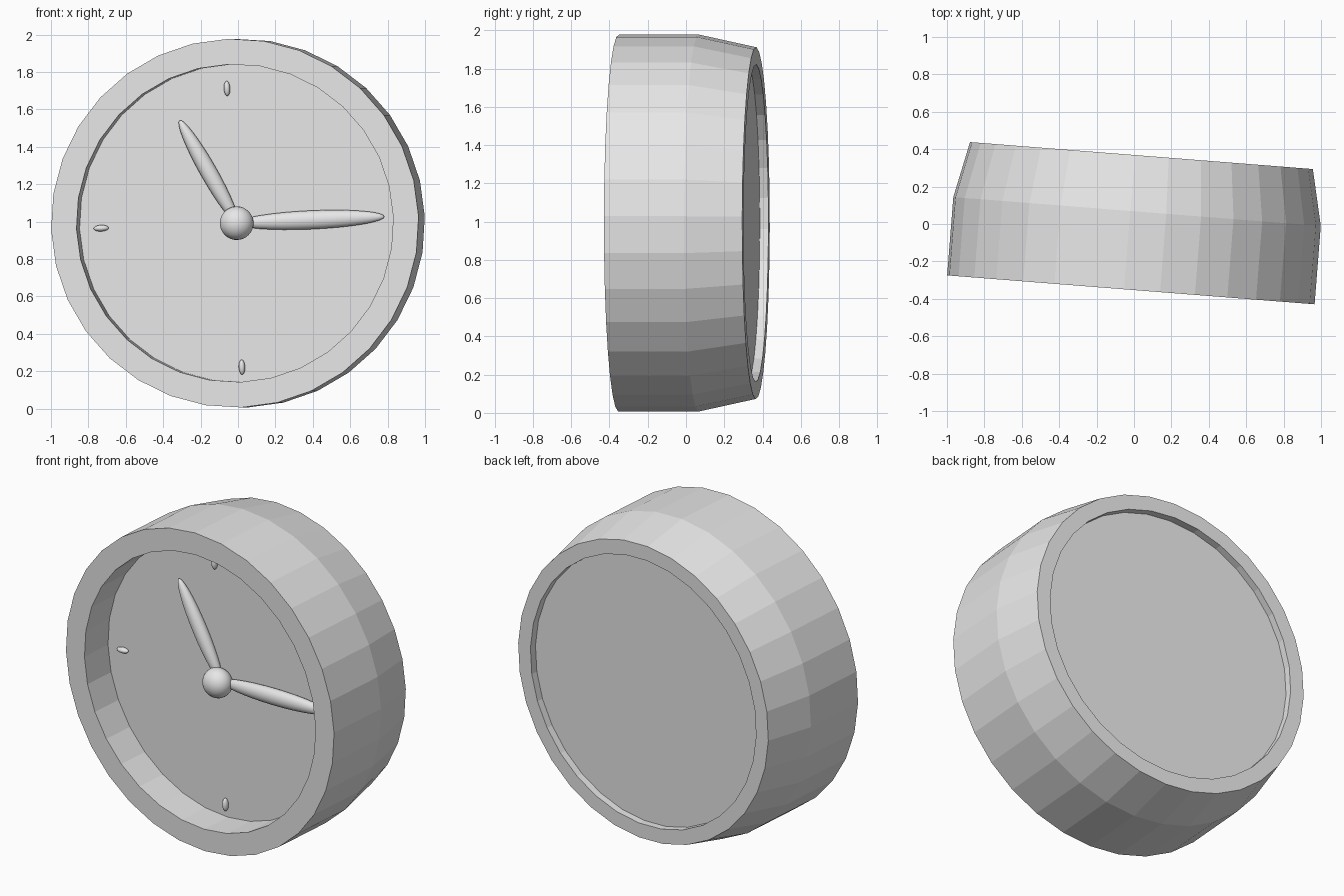
import bpy, bmesh, math
from mathutils import Matrix, Vector

cube = bpy.data.objects.get("Cube")
if cube:
    bpy.data.objects.remove(cube)

grey = bpy.data.materials.new("plain_grey")
grey.use_nodes = True
grey.diffuse_color = (0.8, 0.8, 0.8, 1)
grey.node_tree.nodes["Principled BSDF"].inputs["Base Color"].default_value = (0.8, 0.8, 0.8, 1)

# Whole clock is turned slightly about the vertical; depth is measured from the front rim
PLACE = Matrix.Translation((0.011, 0, 0.992)) @ Matrix.Rotation(math.radians(-4.5), 4, 'Z')
FRONT = -0.353
FLOOR = 0.21
SIDES = 32


def finish(name, bm, smooth=False):
    bmesh.ops.recalc_face_normals(bm, faces=bm.faces)
    for face in bm.faces:
        face.smooth = smooth
    mesh = bpy.data.meshes.new(name)
    bm.to_mesh(mesh)
    bm.free()
    mesh.materials.append(grey)
    obj = bpy.data.objects.new(name, mesh)
    obj.matrix_world = PLACE
    bpy.context.collection.objects.link(obj)
    return obj


def lathe(name, profile, roll):
    """Turn (radius, depth) points about the depth axis and cap both ends."""
    bm = bmesh.new()
    rings = []
    for radius, depth in profile:
        angles = [roll + math.tau * i / SIDES for i in range(SIDES)]
        rings.append([bm.verts.new((radius * math.cos(a), FRONT + depth, radius * math.sin(a)))
                      for a in angles])
    for a, b in zip(rings, rings[1:]):
        for i in range(SIDES):
            j = (i + 1) % SIDES
            bm.faces.new((a[i], a[j], b[j], b[i]))
    bm.faces.new(rings[0])
    bm.faces.new(rings[-1])
    return finish(name, bm)


def ellipsoid(name, start, end, width, depth, thickness):
    """Stretched ball whose long axis runs from start to end on the dial."""
    a, b = Vector((start[0], 0, start[1])), Vector((end[0], 0, end[1]))
    along = b - a
    mid = (a + b) / 2 + Vector((0, FRONT + depth, 0))
    turn = Matrix.Rotation(-math.atan2(along.z, along.x), 4, 'Y')
    size = Matrix.Diagonal((along.length / 2, thickness / 2, width / 2, 1))
    pole = Matrix.Rotation(math.pi / 2, 4, 'Y')
    bm = bmesh.new()
    bmesh.ops.create_uvsphere(bm, u_segments=24, v_segments=16, radius=1,
                              matrix=Matrix.Translation(mid) @ turn @ size @ pole)
    return finish(name, bm, True)


# Case: recessed dial, front rim, straight wall, tapered back, recessed back plate
lathe("clock_case", [(0.85, FLOOR), (0.85, 0), (0.986, 0), (0.986, 0.42),
                     (0.92, 0.72), (0.83, 0.72), (0.83, 0.675)], math.radians(2.1))

# Hands and hub
ellipsoid("minute_hand", (0, 0), (0.787, 0.035), 0.1, 0.19, 0.08)
ellipsoid("hour_hand", (0, 0), (-0.312, 0.55), 0.09, 0.19, 0.08)
ellipsoid("hub", (-0.093, 0), (0.087, 0), 0.18, 0.16, 0.16)

# Hour markers: centre and long direction
markers = {
    "twelve_marker": ((-0.058, 0.72), (-0.002, 0.04)),
    "three_marker": ((0.7, 0.03), (0.04, 0.002)),
    "six_marker": ((0.022, -0.77), (-0.002, 0.04)),
    "nine_marker": ((-0.733, -0.027), (0.04, 0.002)),
}
for name, ((u, w), (du, dw)) in markers.items():
    ellipsoid(name, (u - du, w - dw), (u + du, w + dw), 0.034, 0.2, 0.04)
